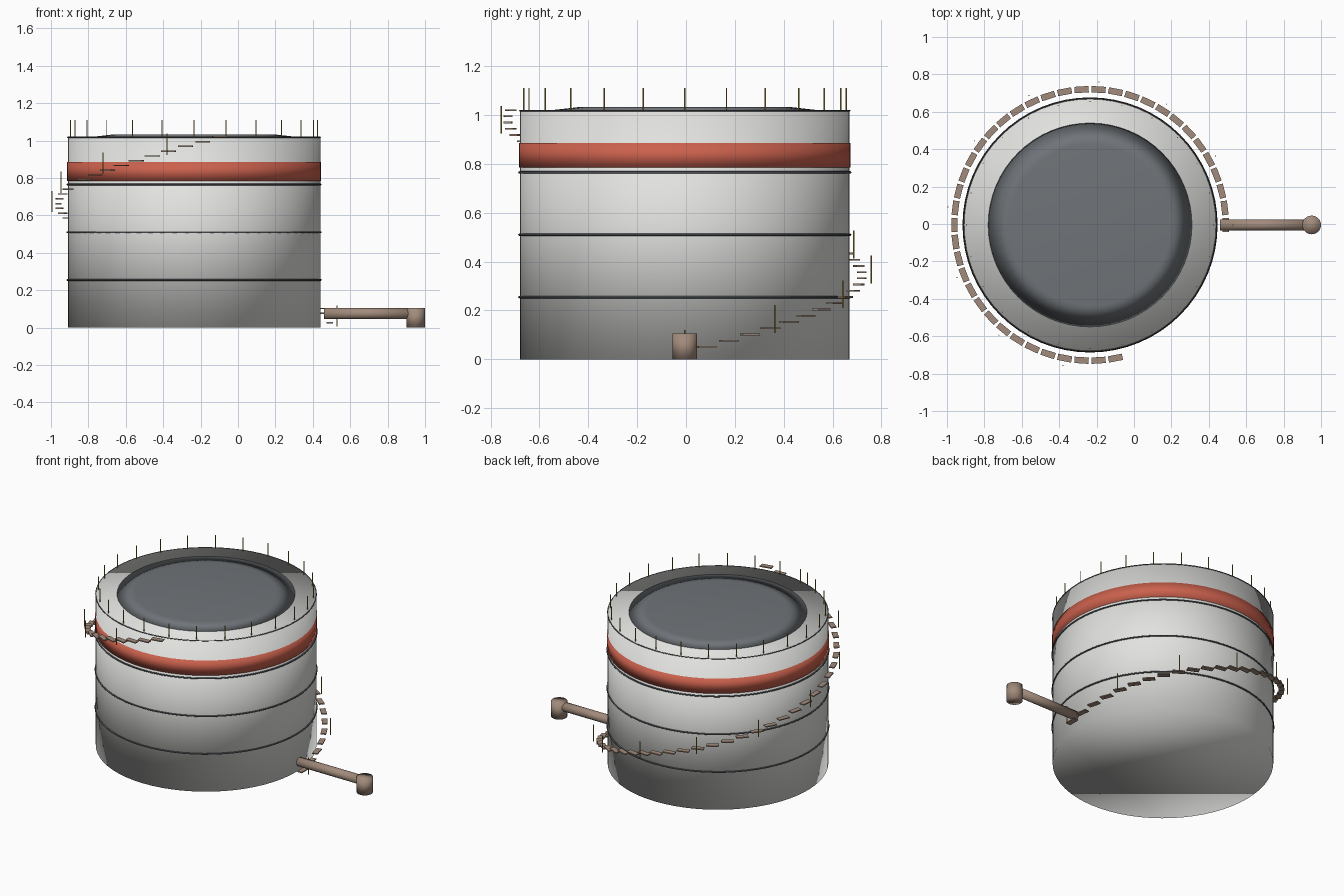
import bpy
from math import sin, cos, pi, radians

cube = bpy.data.objects.get("Cube")
if cube:
    bpy.data.objects.remove(cube, do_unlink=True)

CX, CY = -0.235, -0.005      # tank axis
R, H = 0.675, 1.02           # tank radius and height


def material(name, r, g, b):
    m = bpy.data.materials.new(name)
    m.use_nodes = True
    m.diffuse_color = (r, g, b, 1)
    m.node_tree.nodes["Principled BSDF"].inputs["Base Color"].default_value = (r, g, b, 1)
    return m


white = material("off_white_paint", 0.76, 0.76, 0.74)
red = material("red_paint", 0.60, 0.12, 0.075)
slate = material("slate_gray", 0.16, 0.175, 0.19)
dark = material("dark_steel", 0.08, 0.09, 0.10)
brown = material("brown_metal", 0.36, 0.26, 0.20)
gold = material("gold_rail", 0.42, 0.32, 0.05)


def finish(name, mat, smooth=True):
    ob = bpy.context.object
    ob.name = name
    ob.data.materials.append(mat)
    if smooth:
        bpy.ops.object.shade_smooth()
    return ob


def cylinder(name, mat, r, z0, z1, x=CX, y=CY, sides=64, smooth=True):
    bpy.ops.mesh.primitive_cylinder_add(vertices=sides, radius=r, depth=z1 - z0,
                                        location=(x, y, (z0 + z1) / 2))
    return finish(name, mat, smooth)


def hoop(name, r, thick, z):
    bpy.ops.mesh.primitive_torus_add(major_radius=r, minor_radius=thick, major_segments=64,
                                     minor_segments=8, location=(CX, CY, z))
    return finish(name, dark)


def around(r, angle):
    return CX + r * cos(angle), CY + r * sin(angle)


# Tank shell, painted band and low roof
cylinder("tank_shell", white, R, 0, H)
cylinder("red_band", red, R + 0.004, 0.785, 0.885)
bpy.ops.mesh.primitive_cone_add(vertices=64, radius1=0.545, radius2=0.43, depth=0.013,
                                location=(CX, CY, H + 0.0065))
finish("roof_disc", slate)

# Stiffening hoops and rim
for i in (1, 2, 3):
    hoop(f"hoop_{i}", R + 0.002, 0.005, H * i / 4)
hoop("rim", R, 0.003, H - 0.002)

# Roof rail posts
for i in range(24):
    x, y = around(0.66, i * pi / 12)
    cylinder(f"roof_post_{i}", gold, 0.003, H - 0.005, 1.11, x, y, 6, False)

# Spiral stair treads, with a post at every fourth tread
for i in range(40):
    a = radians(7.2 * i)
    z = H * (i + 1) / 40
    x, y = around(0.725, a)
    bpy.ops.mesh.primitive_cube_add(size=1, location=(x, y, z), rotation=(0, 0, a))
    tread = bpy.context.object
    tread.scale = (0.034, 0.076, 0.007)
    finish(f"stair_tread_{i}", brown, False)
    if i % 4 == 0:
        x, y = around(0.765, a)
        cylinder(f"stair_post_{i}", gold, 0.003, z - 0.02, z + 0.094, x, y, 6, False)

# Outlet pipe and valve
bpy.ops.mesh.primitive_cylinder_add(vertices=16, radius=0.03, depth=0.49,
                                    location=(0.705, CY, 0.075), rotation=(0, pi / 2, 0))
finish("outlet_pipe", brown)
cylinder("valve", brown, 0.05, 0, 0.105, 0.95, CY, 24)
